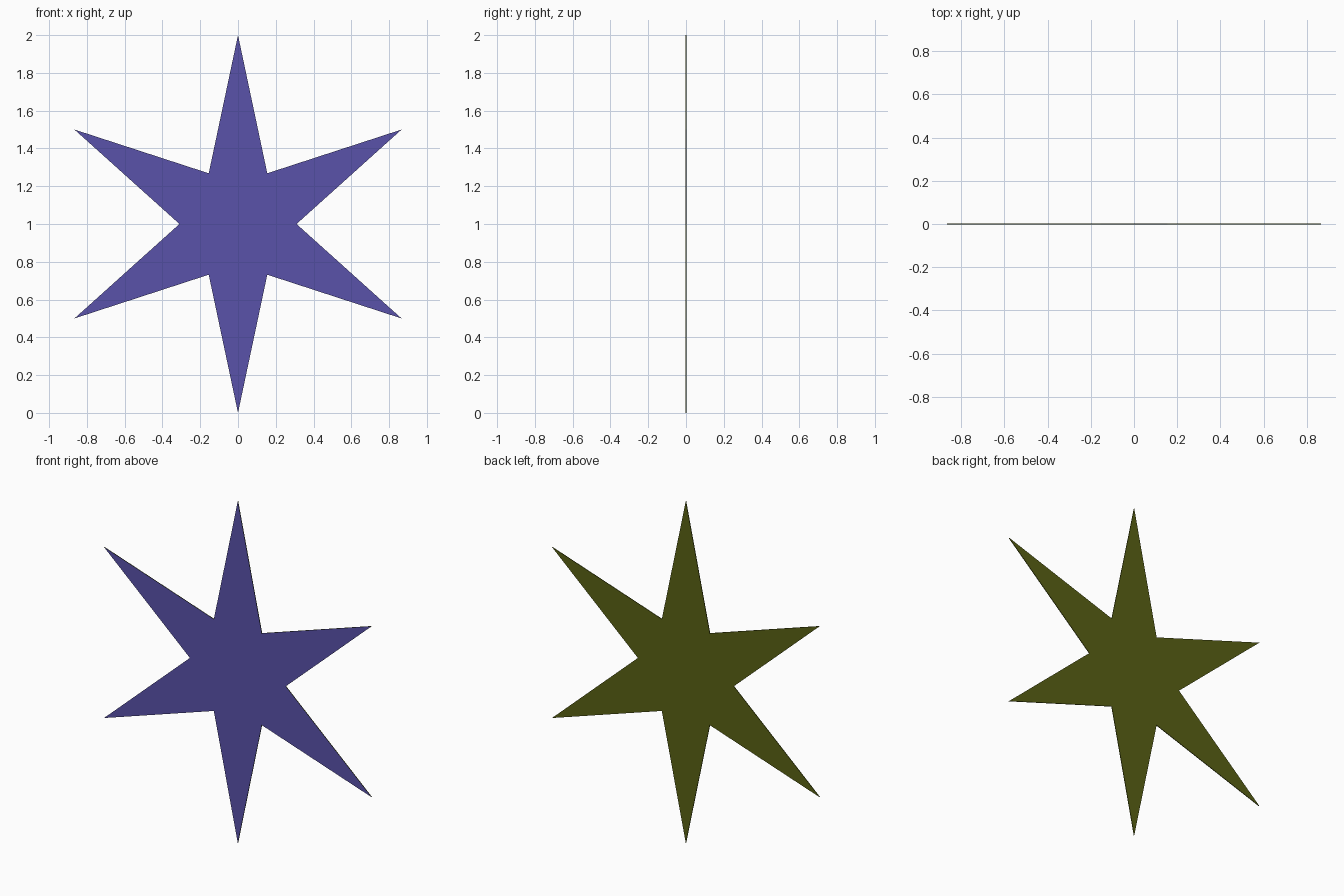
import bpy, bmesh
from math import sin, cos, pi

if "Cube" in bpy.data.objects:
    bpy.data.objects.remove(bpy.data.objects["Cube"])

POINTS, OUTER, INNER, THICK = 6, 1.0, 0.31, 0.004


def material(name, rgb):
    mat = bpy.data.materials.new(name)
    mat.diffuse_color = (*rgb, 1)
    mat.use_nodes = True
    mat.node_tree.nodes["Principled BSDF"].inputs["Base Color"].default_value = mat.diffuse_color
    return mat


# star outline in the XZ plane, one tip straight up, extruded into a thin sheet
bm = bmesh.new()
outline = []
for i in range(POINTS * 2):
    r = INNER if i % 2 else OUTER
    a = i * pi / POINTS
    outline.append(bm.verts.new((r * sin(a), -THICK / 2, 1 + r * cos(a))))
face = bm.faces.new(outline)
ext = bmesh.ops.extrude_face_region(bm, geom=[face], use_keep_orig=True)
back = [v for v in ext["geom"] if isinstance(v, bmesh.types.BMVert)]
bmesh.ops.translate(bm, verts=back, vec=(0, THICK, 0))
bmesh.ops.recalc_face_normals(bm, faces=bm.faces)

# blue-violet front, olive back and rim
for f in bm.faces:
    f.material_index = 0 if f.normal.y < -0.5 else 1

mesh = bpy.data.meshes.new("star")
bm.to_mesh(mesh)
bm.free()
mesh.materials.append(material("star_front", (0.10, 0.085, 0.40)))
mesh.materials.append(material("star_back", (0.10, 0.12, 0.007)))
star = bpy.data.objects.new("star", mesh)
bpy.context.collection.objects.link(star)
